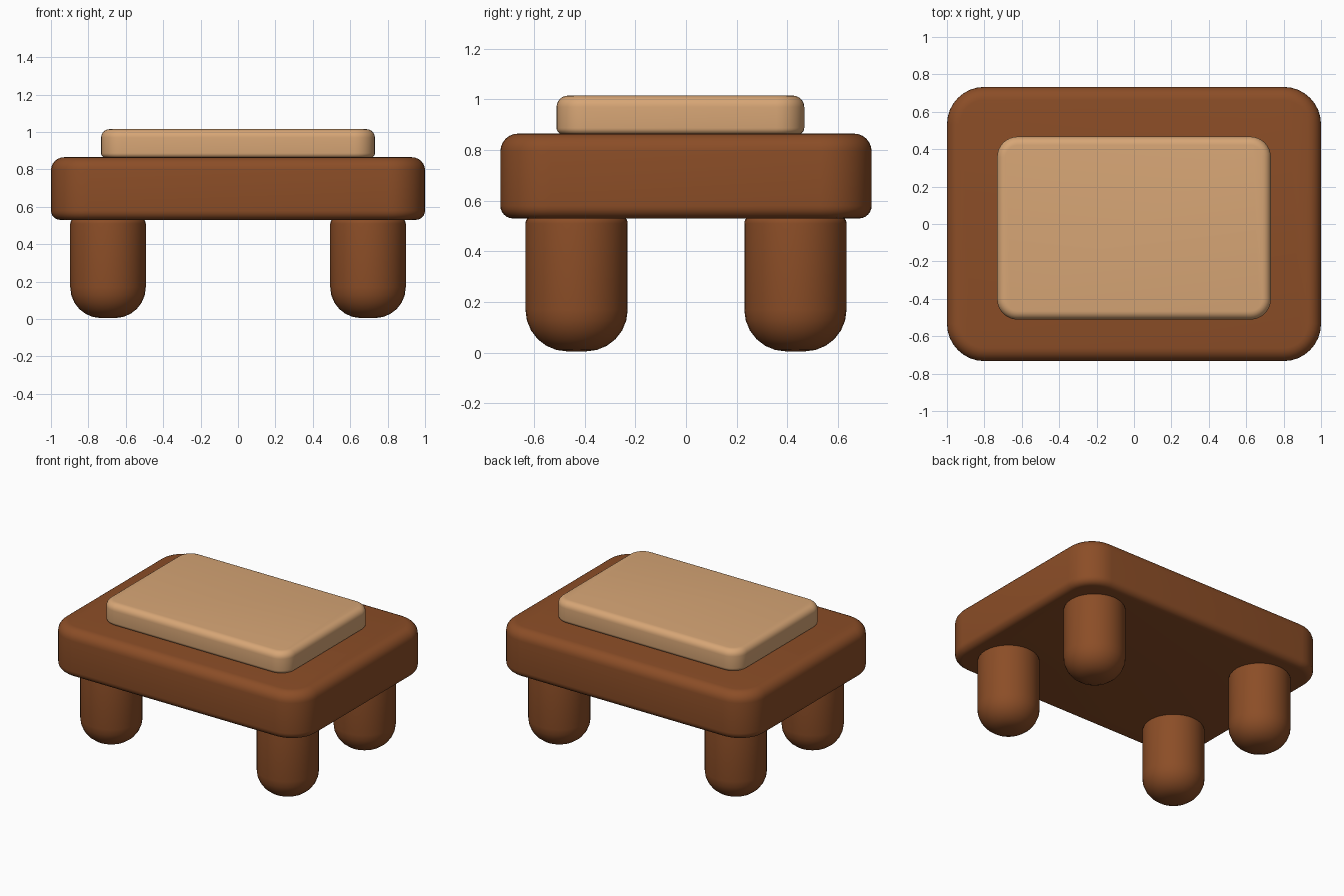
import bpy, bmesh, math

if "Cube" in bpy.data.objects:
    bpy.data.objects.remove(bpy.data.objects["Cube"])


def material(name, color):
    m = bpy.data.materials.new(name)
    m.diffuse_color = (*color, 1)
    m.use_nodes = True
    m.node_tree.nodes["Principled BSDF"].inputs["Base Color"].default_value = m.diffuse_color
    return m


wood = material("brown wood", (0.26, 0.075, 0.02))
fabric = material("tan fabric", (0.68, 0.38, 0.18))


def loft(name, rings, mat):
    """Skin a stack of equal-length rings and cap both ends."""
    bm = bmesh.new()
    loops = [[bm.verts.new(p) for p in ring] for ring in rings]
    n = len(loops[0])
    for a, b in zip(loops, loops[1:]):
        for i in range(n):
            j = (i + 1) % n
            bm.faces.new((a[i], a[j], b[j], b[i]))
    bm.faces.new(loops[0][::-1])
    bm.faces.new(loops[-1])
    me = bpy.data.meshes.new(name)
    bm.to_mesh(me)
    bm.free()
    ob = bpy.data.objects.new(name, me)
    bpy.context.collection.objects.link(ob)
    me.materials.append(mat)
    bpy.ops.object.select_all(action='DESELECT')
    ob.select_set(True)
    bpy.context.view_layer.objects.active = ob
    bpy.ops.object.shade_smooth_by_angle(angle=math.radians(35))
    return ob


def edge_profile(z0, z1, r_bottom, r_top, steps=6):
    """(inset, z) pairs rounding the bottom and top edges."""
    pts = []
    for i in range(steps + 1):
        a = math.pi / 2 * i / steps
        pts.append((r_bottom * (1 - math.sin(a)), z0 + r_bottom * (1 - math.cos(a))))
    for i in range(steps + 1):
        a = math.pi / 2 * i / steps
        pts.append((r_top * (1 - math.cos(a)), z1 - r_top * (1 - math.sin(a))))
    return pts


def rounded_rect(hx, hy, r, z, cy=0, steps=8):
    ring = []
    for q, (sx, sy) in enumerate(((1, 1), (-1, 1), (-1, -1), (1, -1))):
        for i in range(steps + 1):
            a = math.pi / 2 * (q + i / steps)
            ring.append((sx * (hx - r) + r * math.cos(a),
                         cy + sy * (hy - r) + r * math.sin(a), z))
    return ring


def rounded_slab(name, hx, hy, r, z0, z1, rb, rt, mat, cy=0):
    rings = [rounded_rect(hx - d, hy - d, r - d, z, cy)
             for d, z in edge_profile(z0, z1, rb, rt)]
    return loft(name, rings, mat)


# Thick base and the thin pad on it, set slightly forward
rounded_slab("base", 1.0, 0.733, 0.2, 0.53, 0.865, 0.05, 0.07, wood)
rounded_slab("pad", 0.732, 0.489, 0.11, 0.862, 1.015, 0.025, 0.045, fabric, cy=-0.022)

# Four round legs with domed feet
for sx, side in ((-1, "left"), (1, "right")):
    for sy, end in ((-1, "front"), (1, "back")):
        rings = []
        for d, z in edge_profile(0.005, 0.54, 0.165, 0.03):
            r = 0.202 - d
            rings.append([(sx * 0.695 + r * math.cos(2 * math.pi * i / 32),
                           sy * 0.432 + r * math.sin(2 * math.pi * i / 32), z)
                          for i in range(32)])
        loft(f"{end}_{side}_leg", rings, wood)
